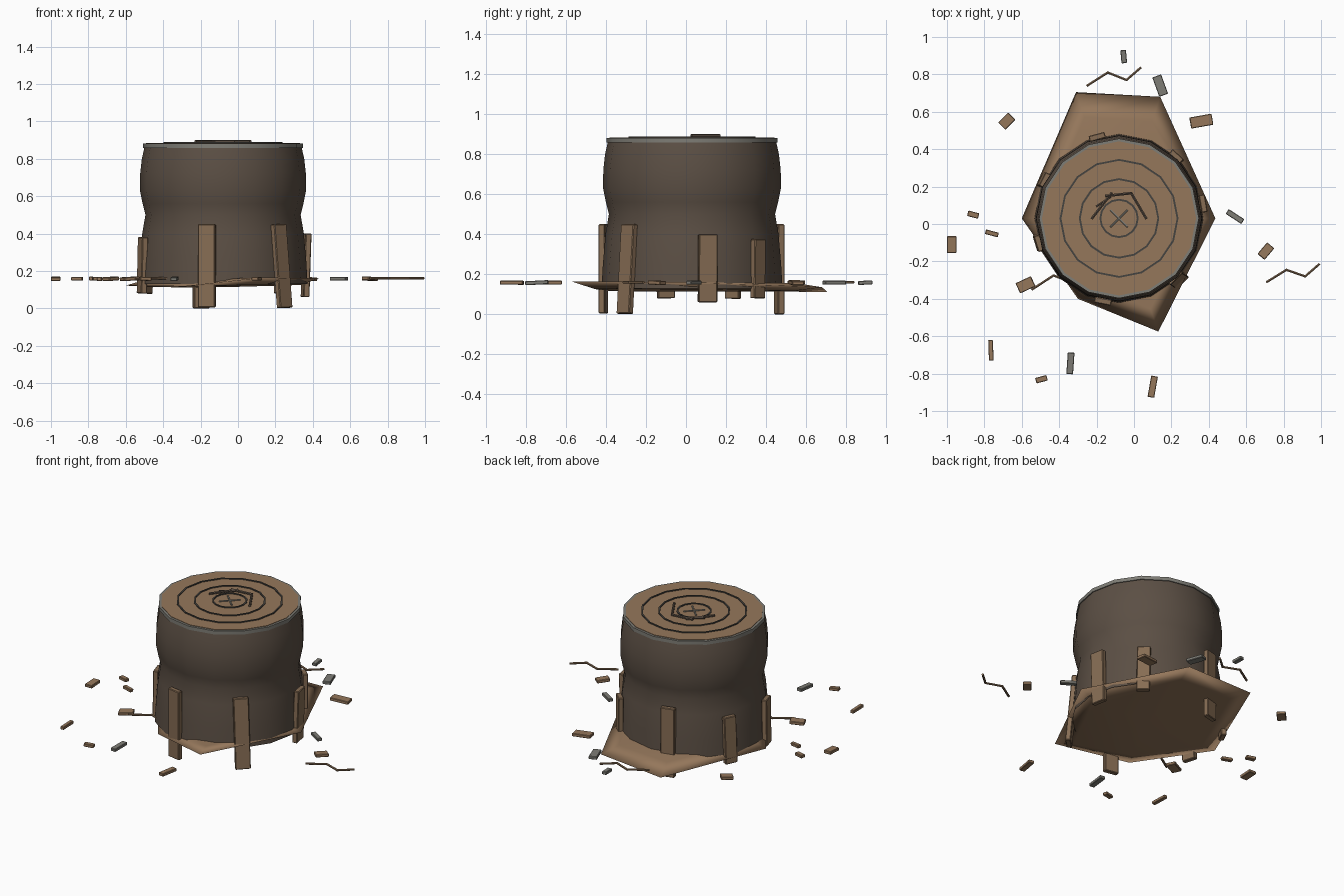
import bpy, bmesh, math
from mathutils import Vector, Matrix

if "Cube" in bpy.data.objects:
    bpy.data.objects.remove(bpy.data.objects["Cube"])

CX, CY = -0.08, 0.03  # stump axis


def mat(name, c):
    m = bpy.data.materials.new(name)
    m.diffuse_color = (*c, 1)
    m.use_nodes = True
    m.node_tree.nodes["Principled BSDF"].inputs["Base Color"].default_value = m.diffuse_color
    return m


BARK = mat("dark bark", (0.105, 0.078, 0.058))
WOOD = mat("cut wood", (0.30, 0.185, 0.105))
ROOT = mat("root wood", (0.24, 0.152, 0.088))
GREY = mat("weathered grey", (0.21, 0.205, 0.18))
DARK = mat("dark ring", (0.06, 0.056, 0.05))


def finish(name, bm, m, smooth=None):
    bmesh.ops.recalc_face_normals(bm, faces=bm.faces[:])
    me = bpy.data.meshes.new(name)
    bm.to_mesh(me)
    bm.free()
    ob = bpy.data.objects.new(name, me)
    bpy.context.collection.objects.link(ob)
    me.materials.append(m)
    if smooth:
        bpy.ops.object.select_all(action='DESELECT')
        ob.select_set(True)
        bpy.context.view_layer.objects.active = ob
        bpy.ops.object.shade_smooth_by_angle(angle=math.radians(smooth))
    return ob


def lathe(name, prof, n, m, closed=False, smooth=45):
    """Spin (radius, z) points around the stump axis."""
    bm = bmesh.new()
    rings = [[bm.verts.new((CX + r * math.cos(2 * math.pi * i / n),
                            CY + r * math.sin(2 * math.pi * i / n), z))
              for i in range(n)] for r, z in prof]
    pairs = list(zip(rings, rings[1:])) + ([(rings[-1], rings[0])] if closed else [])
    for a, b in pairs:
        for i in range(n):
            j = (i + 1) % n
            bm.faces.new((a[i], a[j], b[j], b[i]))
    if not closed:
        bm.faces.new(rings[-1])
    return finish(name, bm, m, smooth)


def box(name, matrix, size, m, bevel=0.004):
    bm = bmesh.new()
    bmesh.ops.create_cube(bm, size=1)
    bmesh.ops.scale(bm, vec=size, verts=bm.verts[:])
    bmesh.ops.bevel(bm, geom=bm.edges[:], offset=bevel, segments=1, affect='EDGES')
    bmesh.ops.transform(bm, matrix=matrix, verts=bm.verts[:])
    return finish(name, bm, m)


def stick(name, pts, z, r, m):
    """Thin six-sided rod along a bent path."""
    bm = bmesh.new()
    for a, b in zip(pts, pts[1:]):
        a, b = Vector((*a, z)), Vector((*b, z))
        d = b - a
        mx = Matrix.Translation((a + b) / 2) @ d.to_track_quat('Z', 'Y').to_matrix().to_4x4()
        bmesh.ops.create_cone(bm, cap_ends=True, segments=6, radius1=r, radius2=r,
                              depth=d.length + r, matrix=mx)
    return finish(name, bm, m)


# Stump trunk with pinched waist
lathe("stump_bark", [(.452, .13), (.445, .25), (.432, .40), (.415, .50), (.43, .56),
                     (.444, .63), (.443, .72), (.434, .80), (.42, .862)], 16, BARK)
# Cut top, its rim and growth rings
lathe("cut_top", [(.412, .86), (.412, .884)], 16, WOOD)


def ring(name, r, w, z0, z1, n, m):
    lathe(name, [(r - w, z0), (r + w, z0), (r + w, z1), (r - w, z1)], n, m, True)


ring("top_rim", .416, .011, .858, .881, 16, GREY)
for i, r in enumerate((.10, .21, .313)):
    ring(f"growth_ring_{i}", r, .005, .88, .889, 16, DARK)
for i, a in enumerate((45, -45)):
    box(f"centre_crack_{i}", Matrix.Translation((CX, CY, .885)) @ Matrix.Rotation(math.radians(a), 4, 'Z'),
        (.13, .009, .008), GREY, .001)
# Twigs lying on the top
stick("top_twig_left", [(-.225, .03), (-.12, .165)], .893, .008, BARK)
stick("top_twig_inner", [(-.20, .095), (-.125, .145)], .893, .006, BARK)
stick("top_twig_right", [(-.15, .15), (-.015, .165), (.065, .03)], .893, .008, BARK)

# Uneven six-sided soil mound: rim with a shallow swelling above and below
RIM = [(.435, .03, .16), (.14, .68, .135), (-.31, .705, .112),
       (-.60, .03, .122), (-.30, -.40, .118), (.13, -.575, .165)]
bm = bmesh.new()
rim = [bm.verts.new(p) for p in RIM]
for target, f in ((.163, .8), (.113, .8)):
    inner = [bm.verts.new((CX + (x - CX) * f, CY + (y - CY) * f, target * .75 + z * .25))
             for x, y, z in RIM]
    mid = bm.verts.new((CX, CY, target))
    for i in range(6):
        j = (i + 1) % 6
        bm.faces.new((rim[i], rim[j], inner[j], inner[i]))
        bm.faces.new((inner[i], inner[j], mid))
finish("soil_mound", bm, WOOD, 180)

# Root planks around the base: angle, bottom, top, width, side lean, outward lean
PLANKS = [(-101, .005, .45, .092, 0, 0), (-46, 0.002, .45, .092, 1, -5), (10, .06, .40, .095, 0, 2),
          (47, .08, .375, .08, -1, 0), (105, 0, .45, .088, 0, 0), (153, .078, .38, .08, 1, -2),
          (197, .08, .38, .088, -1, -1)]
for i, (a, z0, z1, w, lean, out) in enumerate(PLANKS):
    a = math.radians(a)
    mx = (Matrix.Translation((CX + .451 * math.cos(a), CY + .451 * math.sin(a), (z0 + z1) / 2))
          @ Matrix.Rotation(a, 4, 'Z') @ Matrix.Rotation(math.radians(out), 4, 'Y')
          @ Matrix.Rotation(math.radians(lean), 4, 'X'))
    box(f"root_plank_{i}", mx, (.032, w, z1 - z0), ROOT)

# Scattered chips: x, y, length, width, angle, colour
CHIPS = [(-.055, .895, .07, .03, 95, GREY), (.14, .74, .11, .05, 110, GREY),
         (.36, .55, .12, .06, 10, WOOD), (-.68, .55, .075, .055, 45, WOOD),
         (-.86, .05, .06, .03, -15, WOOD), (-.76, -.05, .07, .025, -15, WOOD),
         (-.975, -.11, .09, .05, 90, WOOD), (.54, .04, .10, .03, -33, GREY),
         (.705, -.145, .08, .05, 50, WOOD), (-.58, -.325, .09, .06, 25, WOOD),
         (-.765, -.675, .11, .025, 92, WOOD), (-.495, -.83, .062, .03, 15, WOOD),
         (-.34, -.745, .115, .036, 86, GREY), (.10, -.87, .115, .036, 80, WOOD)]
for i, (x, y, l, w, a, m) in enumerate(CHIPS):
    box(f"chip_{i}", Matrix.Translation((x, y, .158)) @ Matrix.Rotation(math.radians(a), 4, 'Z')
        @ Matrix.Rotation(math.radians((i % 3 - 1) * 3), 4, 'Y'), (l, w, .02), m, .003)

# Bent twigs on the ground
stick("ground_twig_back", [(-.25, .74), (-.14, .81), (-.04, .77), (.035, .835)], .16, .007, ROOT)
stick("ground_twig_right", [(.71, -.31), (.815, -.245), (.915, -.28), (.99, -.215)], .16, .007, ROOT)
stick("ground_twig_left", [(-.545, -.35), (-.43, -.275), (-.34, -.31), (-.26, -.25)], .16, .007, ROOT)
